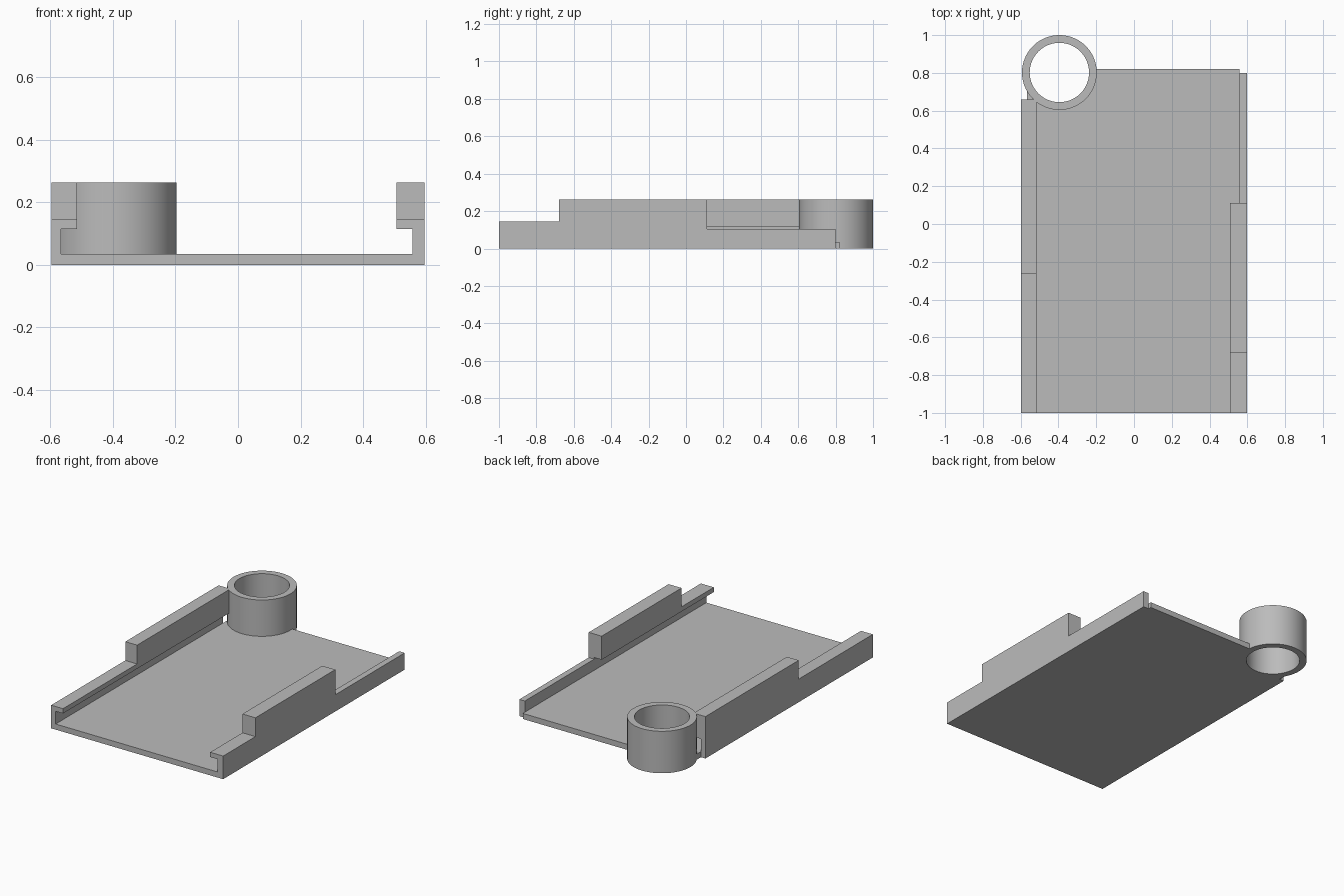
import bpy
import bmesh
import math

if "Cube" in bpy.data.objects:
    bpy.data.objects.remove(bpy.data.objects["Cube"], do_unlink=True)

grey = bpy.data.materials.new("plain grey")
grey.use_nodes = True
COLOUR = (0.5, 0.5, 0.5, 1)
grey.diffuse_color = COLOUR
grey.node_tree.nodes["Principled BSDF"].inputs["Base Color"].default_value = COLOUR


def finish(name, bm):
    bmesh.ops.recalc_face_normals(bm, faces=bm.faces)
    mesh = bpy.data.meshes.new(name)
    bm.to_mesh(mesh)
    bm.free()
    mesh.materials.append(grey)
    obj = bpy.data.objects.new(name, mesh)
    bpy.context.collection.objects.link(obj)
    return obj


def prism(name, points, shift):
    """Extrude a flat outline of 3D points along shift."""
    bm = bmesh.new()
    face = bm.faces.new([bm.verts.new(p) for p in points])
    moved = bmesh.ops.extrude_face_region(bm, geom=[face])["geom"]
    verts = [v for v in moved if isinstance(v, bmesh.types.BMVert)]
    bmesh.ops.translate(bm, vec=shift, verts=verts)
    return finish(name, bm)


def side_panel(name, x0, x1, outline):
    """Extrude a side outline of (y, z) points from x0 to x1."""
    return prism(name, [(x0, y, z) for y, z in outline], (x1 - x0, 0, 0))


def tube(name, outer, inner, height, centre):
    """Spin a closed wall section around a vertical axis."""
    bm = bmesh.new()
    section = [(inner, 0), (outer, 0), (outer, height), (inner, height)]
    vs = [bm.verts.new((r, 0, z)) for r, z in section]
    edges = [bm.edges.new((vs[i], vs[i - 1])) for i in range(len(vs))]
    bmesh.ops.spin(bm, geom=vs + edges, cent=(0, 0, 0), axis=(0, 0, 1),
                   angle=math.tau, steps=96, use_duplicate=False)
    bmesh.ops.remove_doubles(bm, verts=bm.verts, dist=0.0005)
    bmesh.ops.translate(bm, vec=centre, verts=bm.verts)
    return finish(name, bm)


# Main heights and widths
HALF, FRONT = 0.597, -1.0
FLOOR, LIP, LOW, HIGH = 0.035, 0.115, 0.145, 0.263
WALL_R, WALL_L = -0.566, 0.559
RING = (-0.395, 0.802, 0)
R_OUT, R_IN = 0.198, 0.157

# Floor plate, cut round where the ring stands
plate = prism("floor_plate", [(WALL_R, FRONT, 0), (WALL_L, FRONT, 0),
                              (WALL_L, 0.82, 0), (WALL_R, 0.82, 0)], (0, 0, FLOOR))
bm = bmesh.new()
bmesh.ops.create_cone(bm, cap_ends=True, segments=96, radius1=R_OUT - 0.001,
                      radius2=R_OUT - 0.001, depth=1)
bmesh.ops.translate(bm, vec=RING, verts=bm.verts)
cutter = finish("ring_cutter", bm)
cutter.hide_render = True
cutter.hide_viewport = True
cut = plate.modifiers.new("ring_cut", "BOOLEAN")
cut.operation = "DIFFERENCE"
cut.solver = "EXACT"
cut.object = cutter

# Rail beside the ring: wall and overhanging lip, stepped down to the front
STEP, END = -0.265, 0.66
top = [(END, HIGH), (STEP, HIGH), (STEP, LOW), (FRONT, LOW)]
side_panel("ring_side_wall", -HALF, WALL_R, top + [(FRONT, 0), (END, 0)])
side_panel("ring_side_lip", WALL_R, -0.515, top + [(FRONT, LIP), (END, LIP)])

# Opposite rail: lip stops midway, low wall runs on to the back
STEP, END, BACK = -0.68, 0.112, 0.8
top = [(END, HIGH), (STEP, HIGH), (STEP, LOW), (FRONT, LOW)]
side_panel("open_side_wall", WALL_L, HALF,
           [(BACK, 0), (BACK, 0.105), (END, 0.105)] + top + [(FRONT, 0)])
side_panel("open_side_lip", 0.507, WALL_L, top + [(FRONT, LIP), (END, LIP)])

# Round holder ring at the back corner
ring = tube("holder_ring", R_OUT, R_IN, HIGH, RING)
bpy.ops.object.select_all(action="DESELECT")
ring.select_set(True)
bpy.context.view_layer.objects.active = ring
bpy.ops.object.shade_smooth_by_angle(angle=math.radians(30))
